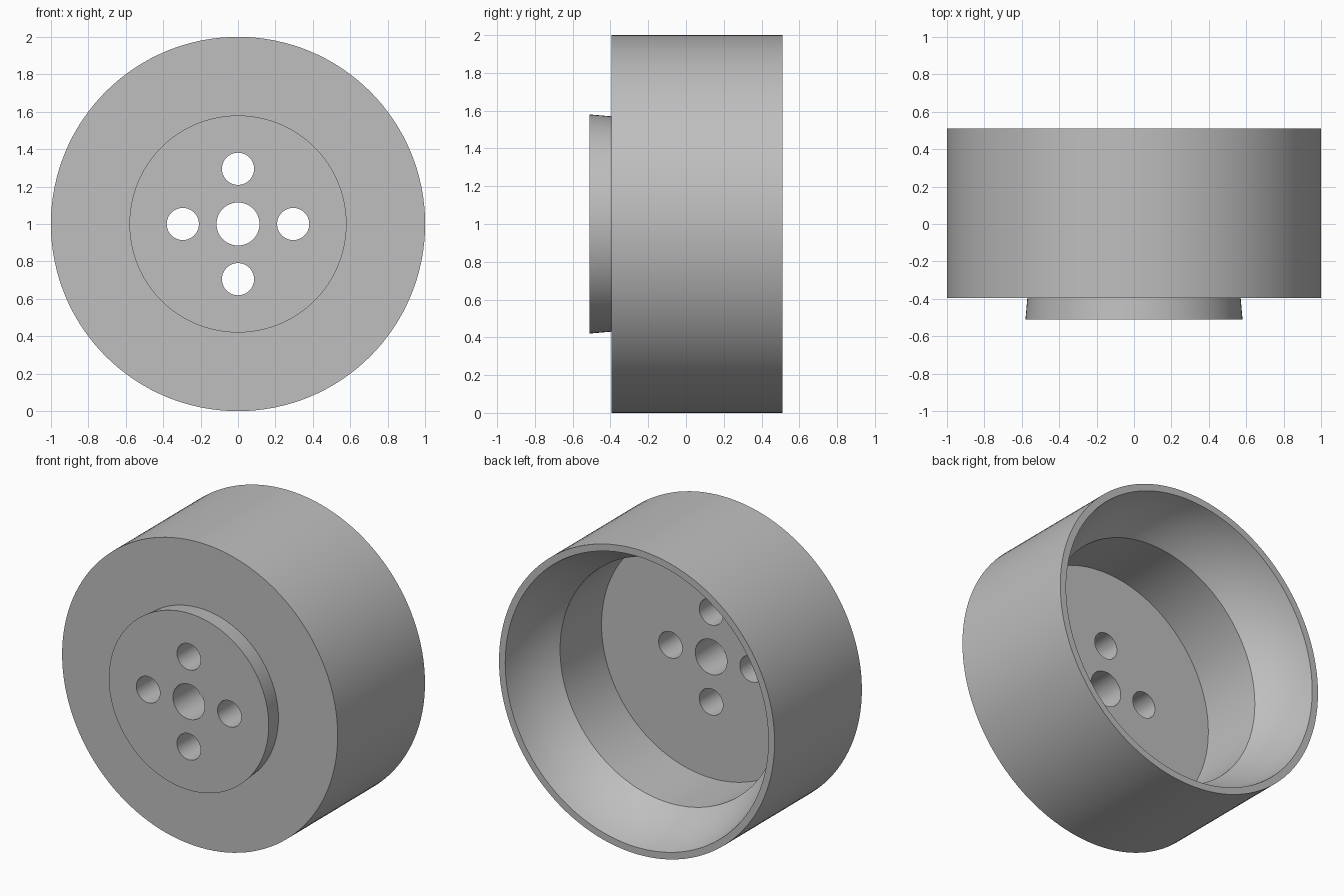
import bpy, bmesh, math
from mathutils import Matrix, Vector

cube = bpy.data.objects.get("Cube")
if cube:
    bpy.data.objects.remove(cube, do_unlink=True)

SEGMENTS = 128
FRONT, SHOULDER, BACK = -0.51, -0.395, 0.51
FLOOR, LEDGE = -0.26, 0.17

grey = bpy.data.materials.new("plain_grey")
grey.use_nodes = True
colour = (0.52, 0.52, 0.52, 1)
grey.diffuse_color = colour
grey.node_tree.nodes["Principled BSDF"].inputs["Base Color"].default_value = colour


def add_object(name, bm):
    bmesh.ops.recalc_face_normals(bm, faces=bm.faces[:])
    mesh = bpy.data.meshes.new(name)
    bm.to_mesh(mesh)
    bm.free()
    mesh.materials.append(grey)
    obj = bpy.data.objects.new(name, mesh)
    bpy.context.collection.objects.link(obj)
    return obj


def lathe(name, profile):
    """Turn (radius, y) points about the y axis and cap both ends."""
    bm = bmesh.new()
    rings = []
    for r, y in profile:
        angles = [math.tau * i / SEGMENTS for i in range(SEGMENTS)]
        rings.append([bm.verts.new((r * math.cos(a), y, 1 + r * math.sin(a))) for a in angles])
    for a, b in zip(rings, rings[1:]):
        for i in range(SEGMENTS):
            j = (i + 1) % SEGMENTS
            bm.faces.new((a[i], a[j], b[j], b[i]))
    bm.faces.new(rings[0])
    bm.faces.new(rings[-1])
    return add_object(name, bm)


# Concave flare from the rim down to the ledge
rim, ledge = Vector((0.955, BACK)), Vector((0.795, LEDGE))
across = (ledge - rim).normalized()
outward = Vector((-across.y, across.x))
if outward.x < 0:
    outward = -outward
STEPS = 12
flare = []
for k in range(STEPS + 1):
    t = k / STEPS
    flare.append(tuple(rim.lerp(ledge, t) + outward * 0.023 * 4 * t * (1 - t)))

# Cup with a raised boss on the front and a stepped hollow at the back
profile = [(0.58, FRONT), (0.57, SHOULDER), (1.0, SHOULDER), (1.0, BACK)]
profile += flare + [(0.795, FLOOR)]
cup = lathe("hub_cup", profile)

# Centre bore and four bolt holes through the floor
bm = bmesh.new()
holes = [(0, 0, 0.115)]
for i in range(4):
    a = i * math.pi / 2
    holes.append((0.295 * math.cos(a), 0.295 * math.sin(a), 0.086))
for x, z, radius in holes:
    place = Matrix.Translation((x, -0.4, 1 + z)) @ Matrix.Rotation(math.pi / 2, 4, "X")
    bmesh.ops.create_cone(bm, cap_ends=True, segments=48, radius1=radius,
                          radius2=radius, depth=0.6, matrix=place)
cutter = add_object("hole_cutter", bm)
cutter.hide_render = True

cut = cup.modifiers.new("holes", "BOOLEAN")
cut.operation = "DIFFERENCE"
cut.solver = "EXACT"
cut.object = cutter
bpy.ops.object.select_all(action="DESELECT")
cup.select_set(True)
bpy.context.view_layer.objects.active = cup
bpy.ops.object.modifier_apply(modifier=cut.name)
bpy.data.objects.remove(cutter, do_unlink=True)

bpy.ops.object.shade_smooth_by_angle(angle=math.radians(30))
